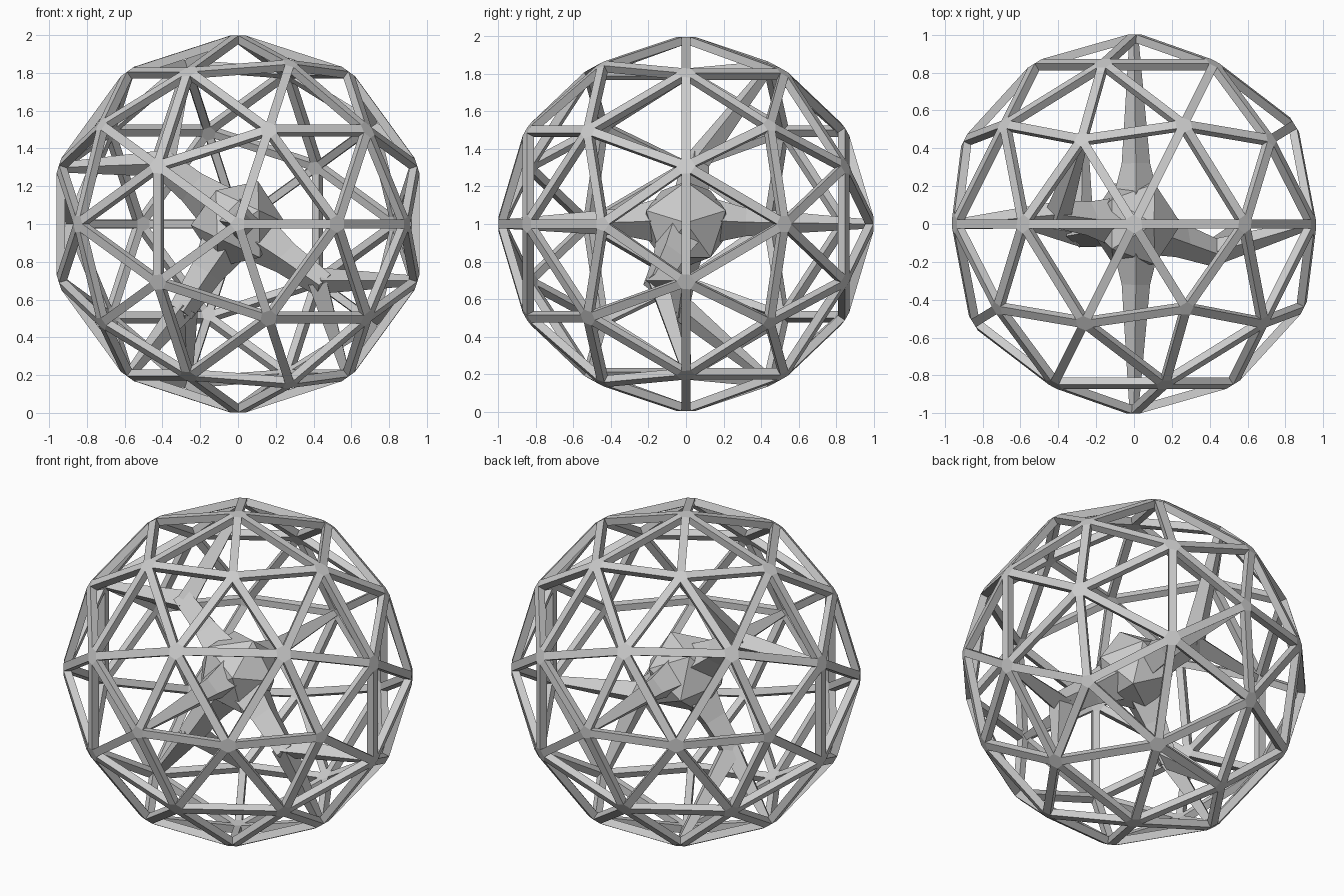
import bpy, bmesh
from math import radians
from mathutils import Vector, Matrix

if "Cube" in bpy.data.objects:
    bpy.data.objects.remove(bpy.data.objects["Cube"])

CENTRE = Vector((0, 0, 1))


def make_object(name, bm):
    bmesh.ops.recalc_face_normals(bm, faces=bm.faces[:])
    mesh = bpy.data.meshes.new(name)
    bm.to_mesh(mesh)
    bm.free()
    ob = bpy.data.objects.new(name, mesh)
    ob.location = CENTRE
    bpy.context.collection.objects.link(ob)
    return ob


def spike(name, points, radii, sides=4):
    """Low-poly tapered limb lofted through the given points."""
    bm = bmesh.new()
    axis = (Vector(points[-1]) - Vector(points[0])).normalized()
    rot = axis.to_track_quat('Z', 'Y').to_matrix()
    rings = []
    for p, r in zip(points, radii):
        ring = []
        for i in range(sides):
            v = Vector((r, 0, 0))
            v.rotate(Matrix.Rotation(radians(360 * i / sides), 3, 'Z'))
            ring.append(bm.verts.new(Vector(p) + rot @ v))
        rings.append(ring)
    for a, b in zip(rings, rings[1:]):
        for i in range(sides):
            j = (i + 1) % sides
            bm.faces.new((a[i], a[j], b[j], b[i]))
    bm.faces.new(rings[0])
    bm.faces.new(rings[-1])
    return make_object(name, bm)


# Geodesic cage: bevelled icosphere with its triangles removed, then thickened
bm = bmesh.new()
bmesh.ops.create_icosphere(bm, subdivisions=2, radius=1,
                           matrix=Matrix.Rotation(radians(90), 4, 'X'))
bmesh.ops.bevel(bm, geom=bm.edges[:], offset=0.024, offset_type='OFFSET',
                segments=1, profile=0.5, affect='EDGES')
bmesh.ops.delete(bm, geom=[f for f in bm.faces if len(f.verts) == 3],
                 context='FACES')
reach = max(abs(c) for v in bm.verts for c in v.co)
bmesh.ops.scale(bm, vec=(1 / reach,) * 3, verts=bm.verts[:])
cage = make_object("cage", bm)
solid = cage.modifiers.new("thickness", 'SOLIDIFY')
solid.thickness = 0.045
solid.offset = -1

# Faceted core
bm = bmesh.new()
bmesh.ops.create_icosphere(bm, subdivisions=1, radius=0.25,
                           matrix=Matrix.Rotation(radians(25), 4, 'Y'))
make_object("core", bm)

# Straight spikes to the front and back
for name, s in (("front_spike", -1), ("back_spike", 1)):
    spike(name, [(0.01, s * 0.1, 0.02), (0.01, s * 0.32, 0.01), (0, s * 0.97, 0)],
          [0.13, 0.075, 0.025])

# Branching limbs: a trunk to a knee, then two arms to the cage
limbs = {
    "upper_left": ((-0.40, 0.05, 0.32), [(-0.93, 0, 0.30), (-0.27, 0.44, 0.83)]),
    "lower_right": ((0.42, -0.15, -0.30), [(0.93, 0, -0.30), (0.57, 0, -0.79)]),
    "lower_left": ((-0.28, -0.05, -0.43), [(-0.57, 0, -0.79), (-0.27, 0.44, -0.83)]),
}
for name, (knee, ends) in limbs.items():
    k = Vector(knee)
    spike(name + "_trunk", [k * 0.25, k * 0.6, k * 1.08], [0.13, 0.09, 0.07])
    for i, e in enumerate(ends):
        spike(f"{name}_arm_{i + 1}", [k, Vector(e)], [0.07, 0.028])
